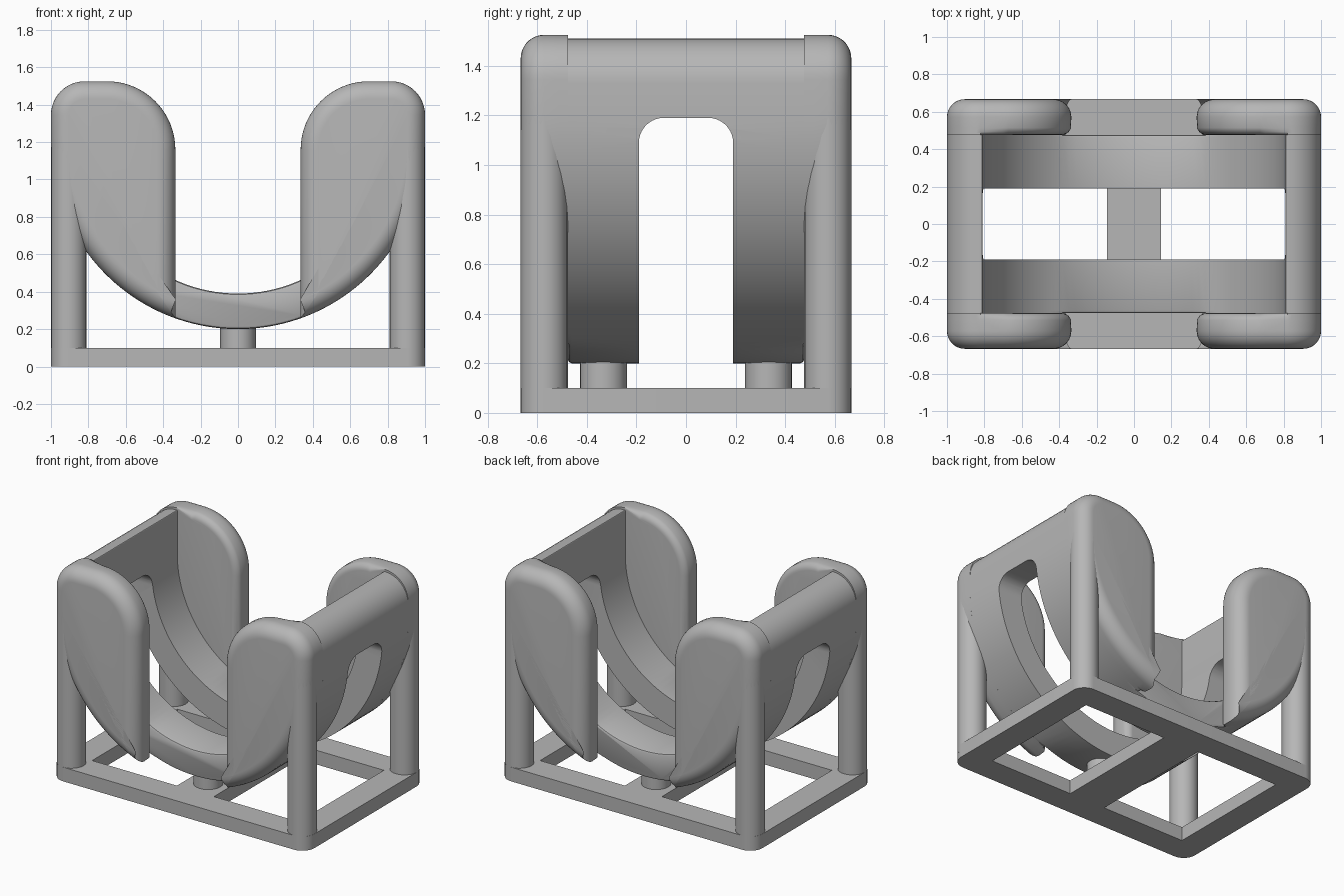
import bpy, bmesh, math
from mathutils import Vector

cube = bpy.data.objects.get("Cube")
if cube:
    bpy.data.objects.remove(cube, do_unlink=True)

GREY = (0.47, 0.47, 0.47, 1)
grey = bpy.data.materials.new("plain grey")
grey.use_nodes = True
grey.diffuse_color = GREY
grey.node_tree.nodes["Principled BSDF"].inputs["Base Color"].default_value = GREY

L, W = 1.0, 0.667           # half length, half width
T = 0.19                    # common bar and wall thickness
CZ = 1.2                    # height of the cradle's axis
IN_Y = W - T                # inner face of the end lips


def arc(cx, cy, r, a0, a1, n):
    return [(cx + r * math.cos(math.radians(a0 + (a1 - a0) * i / n)),
             cy + r * math.sin(math.radians(a0 + (a1 - a0) * i / n))) for i in range(n + 1)]


def inset(pts, d, weight):
    """Move a counter-clockwise outline inwards by d, scaled per point."""
    pts = [Vector(p) for p in pts]
    out = []
    for i, p in enumerate(pts):
        a = (p - pts[i - 1]).normalized()
        b = (pts[(i + 1) % len(pts)] - p).normalized()
        na, nb = Vector((-a.y, a.x)), Vector((-b.y, b.x))
        out.append(p + (na + nb) / (1 + na.dot(nb)) * d * weight(p, d))
    return out


def loft(name, pts, layers, place, weight=lambda p, d: 1):
    """Stack outlines at (depth, inset) layers and cap both ends."""
    bm = bmesh.new()
    rings = []
    for depth, d in layers:
        rings.append([bm.verts.new(place(p[0], p[1], depth))
                      for p in inset(pts, abs(d), lambda p, _, d=d: weight(p, d))])
    n = len(pts)
    for lo, hi in zip(rings, rings[1:]):
        for i in range(n):
            j = (i + 1) % n
            bm.faces.new((lo[i], lo[j], hi[j], hi[i]))
    bm.faces.new(rings[0])
    bm.faces.new(rings[-1])
    bmesh.ops.recalc_face_normals(bm, faces=bm.faces)
    mesh = bpy.data.meshes.new(name)
    bm.to_mesh(mesh)
    bm.free()
    mesh.materials.append(grey)
    ob = bpy.data.objects.new(name, mesh)
    bpy.context.collection.objects.link(ob)
    return ob


def activate(ob):
    bpy.ops.object.select_all(action="DESELECT")
    ob.select_set(True)
    bpy.context.view_layer.objects.active = ob


def cut(ob, cutter):
    activate(ob)
    mod = ob.modifiers.new("cut", "BOOLEAN")
    mod.operation, mod.solver, mod.object = "DIFFERENCE", "EXACT", cutter
    bpy.ops.object.modifier_apply(modifier=mod.name)
    bpy.data.objects.remove(cutter, do_unlink=True)


def smooth(ob):
    activate(ob)
    bpy.ops.object.shade_smooth_by_angle(angle=math.radians(30))


def rounded_rect(hx, hy, r):
    return (arc(hx - r, hy - r, r, 0, 90, 8) + arc(r - hx, hy - r, r, 90, 180, 8)
            + arc(r - hx, r - hy, r, 180, 270, 8) + arc(hx - r, r - hy, r, 270, 360, 8))


def flat(x, y, z):
    return (x, y, z)


def upright(x, z, y):
    return (x, y, z)


# Base frame with two openings either side of a centre bar
base = loft("base_frame", rounded_rect(L, W, T / 2), [(0, 0), (0.1, 0)], flat)
for s in (-1, 1):
    hole = [(s * 0.145, -IN_Y), (s * (L - T), -IN_Y), (s * (L - T), IN_Y), (s * 0.145, IN_Y)]
    cut(base, loft("base_cutter", hole[::s], [(-0.1, 0), (0.2, 0)], flat))
smooth(base)

# U-shaped cradle: outer half circle, rounded wall tops, inner half circle
R, INNER, TOP, RND = L, L - T, 1.51, 0.18
profile = (arc(0, CZ, R, 180, 360, 64) + arc(R - RND, TOP - RND, RND, 0, 90, 10)
           + arc(INNER + 0.005, TOP - 0.005, 0.005, 90, 180, 3)
           + arc(0, CZ, INNER, 360, 180, 64)
           + arc(-INNER - 0.005, TOP - 0.005, 0.005, 0, 90, 3)
           + arc(RND - R, TOP - RND, RND, 90, 180, 10))


def edge_only(p, d):
    # soften the open bottom stretch, stay flush where the lips join
    return max(0.0, min(1.0, (0.4 - abs(p.x)) / 0.06)) if p.y < 0.6 else 0


SOFT = 0.015
cradle = loft("cradle", profile,
              [(-IN_Y, SOFT), (-IN_Y + 0.005, 0.005), (-IN_Y + SOFT, 0),
               (IN_Y - SOFT, 0), (IN_Y - 0.005, 0.005), (IN_Y, SOFT)], upright, edge_only)
# Central slot with rounded upper corners, cut through both walls and the floor
slot = [(-T, -0.2), (T, -0.2)] + arc(T - 0.1, 1.09, 0.1, 0, 90, 10) \
    + arc(0.1 - T, 1.09, 0.1, 90, 180, 10)
cut(cradle, loft("slot_cutter", slot, [(-1.3, 0), (1.3, 0)], lambda y, z, x: (x, y, z)))
smooth(cradle)

# Four end lips, rounded on the outside and softened on the free inner edge
TIP, LIP_TOP, BIG = 0.335, 1.525, 0.365
start = -math.degrees(math.acos(TIP / R))
lip = (arc(0, CZ, R, start, 0, 36) + arc(R - RND, LIP_TOP - RND, RND, 0, 90, 12)
       + arc(TIP + BIG, LIP_TOP - BIG, BIG, 90, 180, 20))


def lip_weight(p, d):
    # negative insets mark the inner side, eased only along the free edge
    free = p.x < 0.72 and (p.y > 0.5 or p.x < TIP + 0.01)
    return 1 if d >= 0 or free else 0


OUT_R, IN_R = 0.095, 0.05
layers = [(IN_Y + IN_R * (1 - math.cos(math.radians(a))),
           -IN_R * (1 - math.sin(math.radians(a)))) for a in range(0, 90, 15)]
layers += [(W - OUT_R * (1 - math.sin(math.radians(a))),
            OUT_R * (1 - math.cos(math.radians(a)))) for a in range(0, 91, 10)]
for sx, side in ((1, "left"), (-1, "right")):
    for sy, end in ((-1, "front"), (1, "back")):
        smooth(loft(f"{end}_{side}_lip", lip, layers,
                    lambda x, z, y: (sx * x, sy * y, z), lip_weight))
        # Corner post under each lip
        post = arc(sx * (L - T / 2), sy * (W - T / 2), T / 2, 0, 345, 23)
        smooth(loft(f"{end}_{side}_post", post, [(0.05, 0), (1.25, 0)], flat))

# Short pegs holding up the two cradle bands
for sy, end in ((-1, "front"), (1, "back")):
    peg = arc(0, sy * (T + IN_Y) / 2, T / 2, 0, 345, 23)
    smooth(loft(f"{end}_peg", peg, [(0.05, 0), (0.28, 0)], flat))
